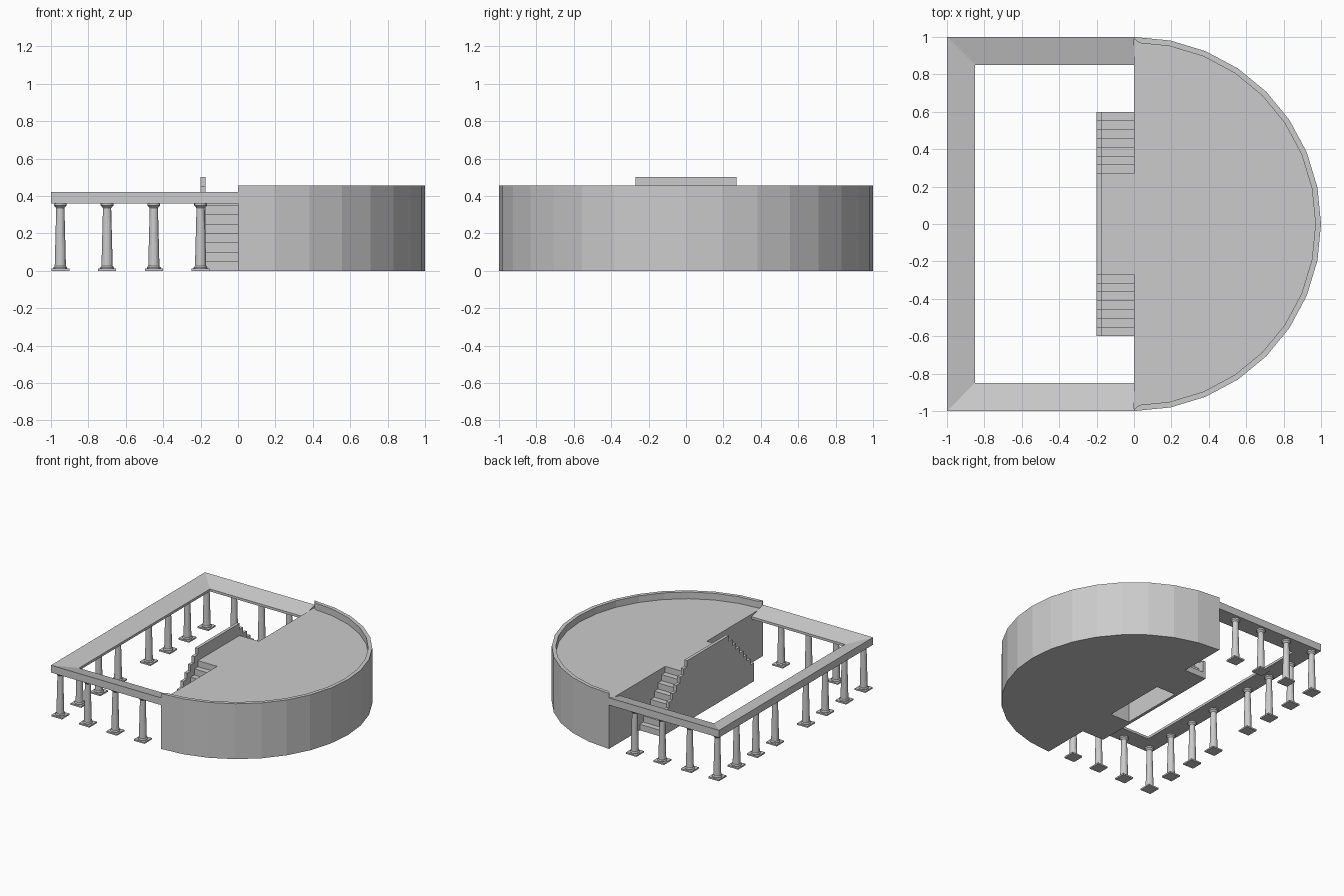
import bpy
import bmesh
from math import sin, cos, pi

cube = bpy.data.objects.get("Cube")
if cube:
    bpy.data.objects.remove(cube, do_unlink=True)

stone = bpy.data.materials.new("grey_stone")
stone.use_nodes = True
grey = (0.6, 0.6, 0.6, 1)
stone.diffuse_color = grey
stone.node_tree.nodes["Principled BSDF"].inputs["Base Color"].default_value = grey


def finish(bm, name):
    bmesh.ops.recalc_face_normals(bm, faces=bm.faces)
    mesh = bpy.data.meshes.new(name)
    bm.to_mesh(mesh)
    bm.free()
    mesh.materials.append(stone)
    obj = bpy.data.objects.new(name, mesh)
    bpy.context.collection.objects.link(obj)
    return obj


def add_row(bm, points, z):
    return [bm.verts.new((x, y, z)) for x, y in points]


def bridge(bm, a, b):
    """Quads between two open rows of equal length."""
    for i in range(len(a) - 1):
        bm.faces.new((a[i], a[i + 1], b[i + 1], b[i]))


def side_prism(name, profile, x0, x1):
    """Extrude a (y, z) outline along x."""
    bm = bmesh.new()
    a = [bm.verts.new((x0, y, z)) for y, z in profile]
    b = [bm.verts.new((x1, y, z)) for y, z in profile]
    bridge(bm, a + a[:1], b + b[:1])
    bm.faces.new(a)
    bm.faces.new(b)
    return finish(bm, name)


# Half-round hall with a sunken roof terrace and thin parapet
FLOOR, RIM, SEGMENTS = 0.40, 0.455, 16
arc = [(sin(pi * i / SEGMENTS), cos(pi * i / SEGMENTS)) for i in range(SEGMENTS + 1)]
inner = [(0.97 * x, 0.97 * y) for x, y in arc[1:-1]]
inner = [(0, 0.99), (0.03, 0.967)] + inner + [(0.03, -0.967), (0, -0.99)]
bm = bmesh.new()
base = add_row(bm, arc, 0)
top = add_row(bm, arc, RIM)
lip = add_row(bm, inner, RIM)
terrace = add_row(bm, inner, FLOOR)
bridge(bm, base, top)
bridge(bm, lip, terrace)
bm.faces.new(base)
bm.faces.new(terrace)
bm.faces.new(top + lip[::-1])
bm.faces.new((base[0], top[0], lip[0], terrace[0],
              terrace[-1], lip[-1], top[-1], base[-1]))
finish(bm, "half_round_hall")

# Colonnade roof: mitred, top sloping down to the courtyard
UNDER, EAVE, INSIDE = 0.36, 0.42, 0.38
outer_path = [(0, -1), (-1, -1), (-1, 1), (0, 1)]
inner_path = [(0, -0.85), (-0.85, -0.85), (-0.85, 0.85), (0, 0.85)]
bm = bmesh.new()
rows = [add_row(bm, outer_path, UNDER), add_row(bm, outer_path, EAVE),
        add_row(bm, inner_path, INSIDE), add_row(bm, inner_path, UNDER)]
for i in range(4):
    bridge(bm, rows[i], rows[(i + 1) % 4])
for end in (0, -1):
    bm.faces.new([row[end] for row in rows])
finish(bm, "colonnade_roof")

# Double stairs, landing and stepped balustrade
STEPS, RISE, START, LANDING = 7, 0.05, 0.6, 0.27
run = (START - LANDING) / STEPS


def stepped(lift):
    """Stair outline climbing towards the middle, raised by lift."""
    points = []
    for i in range(STEPS):
        z = RISE * (i + 1) + lift
        points += [(START - run * i, z), (START - run * (i + 1), z)]
    return points


for side, label in ((-1, "front"), (1, "back")):
    outline = [(START, 0)] + stepped(0) + [(LANDING, 0)]
    side_prism(label + "_stairs", [(side * y, z) for y, z in outline], -0.175, 0)

side_prism("landing", [(-LANDING, FLOOR - RISE), (LANDING, FLOOR - RISE),
                       (LANDING, FLOOR), (-LANDING, FLOOR)], -0.175, 0)

half = [(START, 0)] + stepped(0.1) + [(LANDING, FLOOR + 0.1)]
side_prism("balustrade", half + [(-y, z) for y, z in half[::-1]], -0.2, -0.175)

# Columns: square plinth, turned tapering shaft, flared capital
PROFILE = [(0.037, 0.01), (0.037, 0.017), (0.03, 0.025), (0.022, 0.335),
           (0.027, 0.342), (0.034, 0.348), (0.034, 0.36)]
SIDES = 16


def column_mesh():
    bm = bmesh.new()
    w = 0.048
    square = [(-w, -w), (w, -w), (w, w), (-w, w)]
    low, high = add_row(bm, square, 0), add_row(bm, square, 0.012)
    bridge(bm, low + low[:1], high + high[:1])
    bm.faces.new(low)
    bm.faces.new(high)
    rings = []
    for r, z in PROFILE:
        circle = [(r * cos(2 * pi * i / SIDES), r * sin(2 * pi * i / SIDES))
                  for i in range(SIDES)]
        rings.append(add_row(bm, circle, z))
    for a, b in zip(rings, rings[1:]):
        bridge(bm, a + a[:1], b + b[:1])
    bm.faces.new(rings[0])
    bm.faces.new(rings[-1])
    return finish(bm, "column")


offsets = [0.95, 0.70, 0.45, 0.20]
spots = [(-0.95, side * y) for side in (-1, 1) for y in offsets]
spots += [(-x, side * 0.95) for side in (-1, 1) for x in offsets[1:]]
first = column_mesh()
first.location = (*spots[0], 0)
for x, y in spots[1:]:
    copy = first.copy()
    copy.location = (x, y, 0)
    bpy.context.collection.objects.link(copy)
